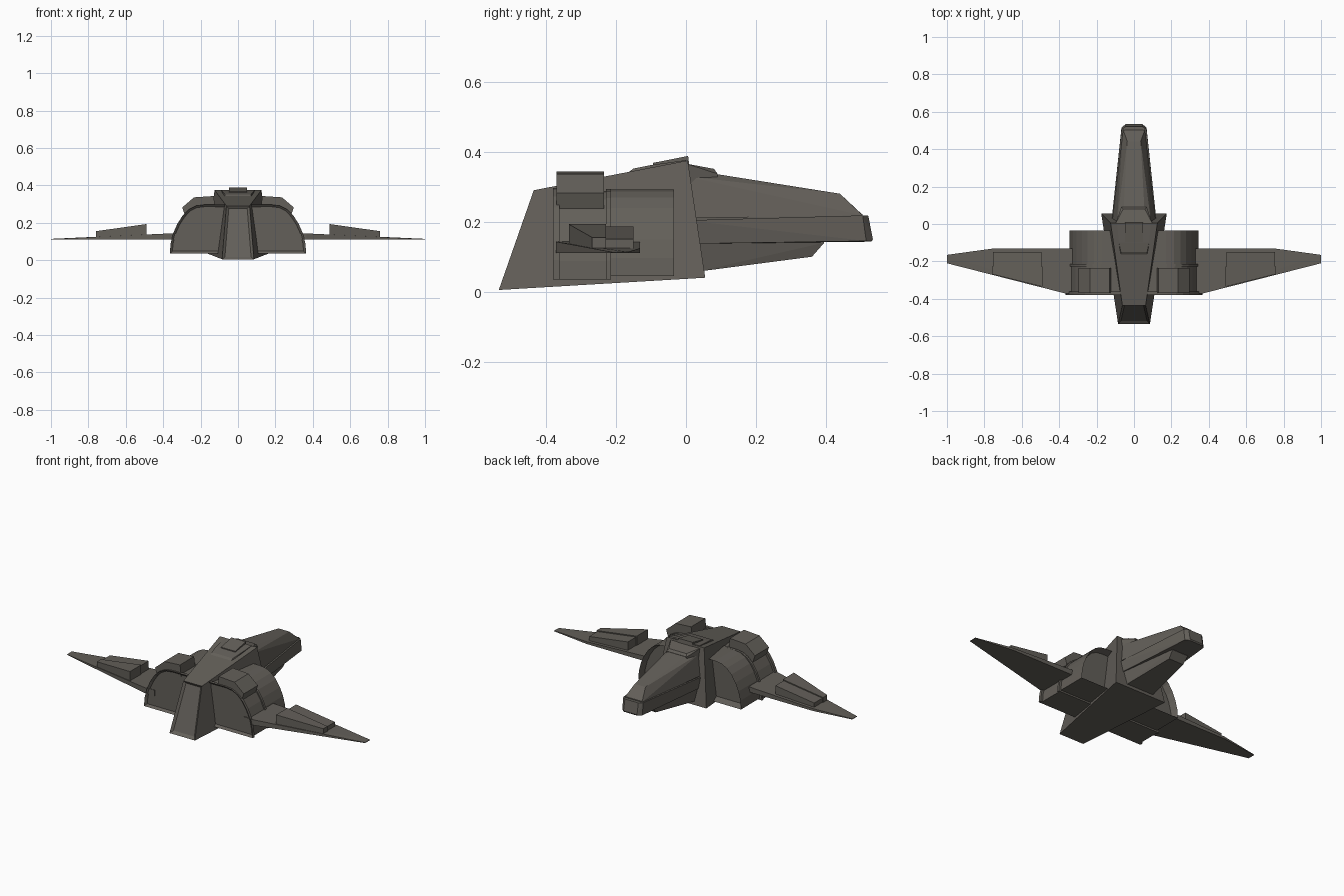
import bpy, bmesh
from mathutils import Vector

if "Cube" in bpy.data.objects:
    bpy.data.objects.remove(bpy.data.objects["Cube"])

hull_grey = bpy.data.materials.new("warm_grey")
hull_grey.diffuse_color = (0.125, 0.115, 0.1, 1)
hull_grey.use_nodes = True
hull_grey.node_tree.nodes["Principled BSDF"].inputs["Base Color"].default_value = hull_grey.diffuse_color


def finish(bm, name, mirror=False):
    bmesh.ops.recalc_face_normals(bm, faces=bm.faces)
    me = bpy.data.meshes.new(name)
    bm.to_mesh(me)
    bm.free()
    me.materials.append(hull_grey)
    ob = bpy.data.objects.new(name, me)
    bpy.context.collection.objects.link(ob)
    if mirror:
        m = ob.modifiers.new("mirror", 'MIRROR')
        m.use_clip = False
        m.use_mirror_merge = False
    return ob


def recess(bm, direction, border, depth):
    """Sink a framed panel into the largest face pointing along direction."""
    bm.normal_update()
    d = Vector(direction)
    face = max(bm.faces, key=lambda f: f.normal.dot(d) * f.calc_area())
    bmesh.ops.inset_region(bm, faces=[face], thickness=border, use_even_offset=True)
    bmesh.ops.translate(bm, verts=face.verts[:], vec=-d * depth)


def convex(name, pts, both=False, mirror=False, panel=None):
    """Convex solid; both=True adds the points reflected in x."""
    bm = bmesh.new()
    for x, y, z in pts:
        bm.verts.new((x, y, z))
        if both:
            bm.verts.new((-x, y, z))
    bmesh.ops.convex_hull(bm, input=bm.verts[:])
    loose = [v for v in bm.verts if not v.link_faces]
    bmesh.ops.delete(bm, geom=loose, context='VERTS')
    bmesh.ops.dissolve_limit(bm, angle_limit=0.03, verts=bm.verts[:], edges=bm.edges[:])
    bmesh.ops.recalc_face_normals(bm, faces=bm.faces)
    if panel:
        recess(bm, *panel)
    return finish(bm, name, mirror)


def prism_y(name, profile, y0, y1, panels=()):
    """Mirrored (x, z) profile extruded along y."""
    bm = bmesh.new()
    f = bm.faces.new([bm.verts.new((x, y0, z)) for x, z in profile])
    ext = bmesh.ops.extrude_face_region(bm, geom=[f])["geom"]
    bmesh.ops.translate(bm, vec=(0, y1 - y0, 0),
                        verts=[v for v in ext if isinstance(v, bmesh.types.BMVert)])
    bmesh.ops.recalc_face_normals(bm, faces=bm.faces)
    for p in panels:
        recess(bm, *p)
    return finish(bm, name, True)


# Central wedge body with framed tail panel
convex("central_body", [(0.085, -0.535, 0.005), (0.062, -0.435, 0.29),
                        (0.125, 0.005, 0.375), (0.125, 0.008, 0.358),
                        (0.175, 0.055, 0.04)],
       both=True, panel=((0, -1, 0), 0.014, 0.012))
# Raised deck and hatch on top
convex("raised_deck", [(0.07, -0.18, 0.33), (0.07, -0.15, 0.352),
                       (0.08, -0.1, 0.362), (0.09, 0.0, 0.376), (0.09, 0.0, 0.33)], both=True)
convex("top_hatch", [(0.048, y, z) for y, z in
                     ((-0.095, 0.34), (-0.095, 0.368), (0.006, 0.388), (0.012, 0.34))], both=True)
convex("nose_fairing", [(0.1, 0.0, 0.366), (0.1, 0.0, 0.31), (0.058, 0.08, 0.351),
                        (0.068, 0.09, 0.337), (0.068, 0.09, 0.3)], both=True)

# Nose: tapered upper hull, thin seam, lower rim, keel
convex("nose_upper", [(0.118, 0.0, 0.21), (0.092, 0.0, 0.33), (0.06, 0.0, 0.35),
                      (0.036, 0.44, 0.28), (0.05, 0.45, 0.25),
                      (0.058, 0.505, 0.218), (0.036, 0.5, 0.224)], both=True)
convex("nose_seam", [(0.112, 0.0, 0.198), (0.112, 0.0, 0.215),
                     (0.056, 0.505, 0.21), (0.056, 0.505, 0.222)], both=True)
convex("nose_rim", [(0.122, 0.0, 0.204), (0.115, 0.0, 0.137),
                    (0.067, 0.505, 0.218), (0.067, 0.515, 0.145),
                    (0.045, 0.521, 0.217), (0.045, 0.534, 0.15),
                    (0.045, 0.53, 0.143)], both=True)
convex("nose_keel", [(0.095, 0.03, 0.057), (0.11, 0.03, 0.15), (0.05, 0.36, 0.1),
                     (0.055, 0.395, 0.14), (0.055, 0.395, 0.15)], both=True)

# Arched engine housings: rear flange, rear shell, band, front shell
arch = [(0.06, 0.035), (0.365, 0.035), (0.36, 0.09), (0.346, 0.145), (0.324, 0.195),
        (0.295, 0.24), (0.262, 0.272), (0.225, 0.291), (0.18, 0.297), (0.06, 0.297)]


def scaled(s, lift=0.0):
    return [(x if x < 0.1 else x * s, 0.035 + lift + (z - 0.035) * s) for x, z in arch]


prism_y("housing_flange", arch, -0.38, -0.362, [((0, -1, 0), 0.013, 0.012)])
prism_y("housing_rear_shell", scaled(0.965), -0.364, -0.225)
prism_y("housing_band", scaled(0.985), -0.228, -0.214)
prism_y("housing_front_shell", scaled(0.945, 0.01), -0.216, -0.035,
        [((0, 1, 0), 0.014, 0.04)])

# Boxy pods on the housings
prism_y("top_pod", [(0.12, 0.26), (0.13, 0.343), (0.235, 0.336),
                    (0.298, 0.282), (0.284, 0.238)], -0.37, -0.235)

# Wings: flat underside, thinning to the tip
wing_plan = [(0.3, -0.132, 0.143), (0.76, -0.132, 0.124), (0.78, -0.15, 0.122),
             (1.0, -0.165, 0.114), (1.0, -0.21, 0.113), (0.365, -0.372, 0.143),
             (0.3, -0.372, 0.145)]
convex("wing", [(x, y, z) for x, y, t in wing_plan for z in (0.11, t)], mirror=True)


# Raised blocks on the wings
def wing_block(name, plan):
    convex(name, [(x, y, z) for x, y, t in plan for z in (0.115, t)], mirror=True)


wing_block("wing_block_front", [(0.495, -0.15, 0.186), (0.755, -0.15, 0.15),
                                (0.755, -0.232, 0.15), (0.495, -0.232, 0.186)])
wing_block("wing_block_rear", [(0.49, -0.228, 0.193), (0.76, -0.228, 0.155),
                               (0.76, -0.268, 0.155), (0.49, -0.335, 0.193)])
